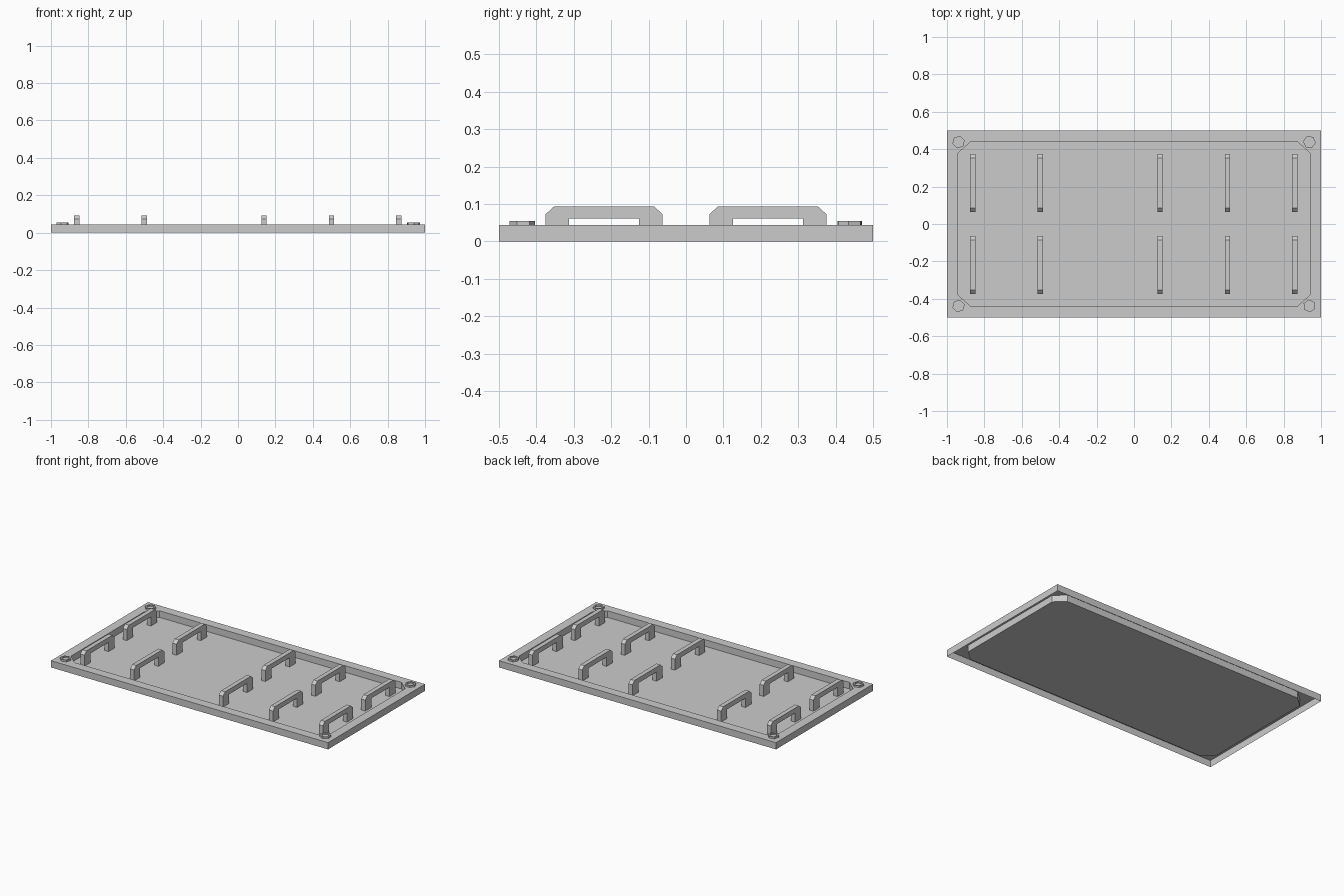
import bpy, bmesh, math

if "Cube" in bpy.data.objects:
    bpy.data.objects.remove(bpy.data.objects["Cube"])

TOP = 0.044      # height of the rim
FLOOR = 0.001    # height of the sunken pan


def make_object(name, bm):
    mesh = bpy.data.meshes.new(name)
    bm.to_mesh(mesh)
    bm.free()
    obj = bpy.data.objects.new(name, mesh)
    bpy.context.collection.objects.link(obj)
    return obj


# Panel: thin skirt open underneath, flat rim, chamfered sunken pan
def make_panel():
    bm = bmesh.new()
    ring = lambda pts, z: [bm.verts.new((x, y, z)) for x, y in pts]
    rect = [(1, 0.5), (-1, 0.5), (-1, -0.5), (1, -0.5)]
    octagon = [(0.94, 0.38), (0.873, 0.44), (-0.873, 0.44), (-0.94, 0.38),
               (-0.94, -0.38), (-0.873, -0.44), (0.873, -0.44), (0.94, -0.38)]
    skirt, rim = ring(rect, 0), ring(rect, TOP)
    lip, pan = ring(octagon, TOP), ring(octagon, FLOOR)
    for i in range(4):
        j = (i + 1) % 4
        bm.faces.new((skirt[j], skirt[i], rim[i], rim[j])).normal_update()
        bm.faces.new((rim[i], lip[2 * i + 1], lip[2 * i]))
        bm.faces.new((rim[i], rim[j], lip[(2 * i + 2) % 8], lip[2 * i + 1]))
    for i in range(8):
        j = (i + 1) % 8
        bm.faces.new((lip[i], lip[j], pan[j], pan[i]))
    bm.faces.new(pan)
    bmesh.ops.recalc_face_normals(bm, faces=bm.faces)
    bm.faces.ensure_lookup_table()
    if bm.faces[-1].normal.z < 0:
        bmesh.ops.reverse_faces(bm, faces=bm.faces)
    make_object("panel", bm)


# Handle: bracket profile in the yz plane, extruded along x
def make_handle(x, y, width=0.029):
    profile = [(-0.156, FLOOR), (-0.156, 0.073), (-0.134, 0.093), (0.134, 0.093),
               (0.156, 0.073), (0.156, FLOOR), (0.094, FLOOR), (0.094, 0.061),
               (-0.094, 0.061), (-0.094, FLOOR)]
    bm = bmesh.new()
    face = bm.faces.new([bm.verts.new((x - width / 2, y + py, pz)) for py, pz in profile])
    out = bmesh.ops.extrude_face_region(bm, geom=[face])["geom"]
    moved = [v for v in out if isinstance(v, bmesh.types.BMVert)]
    bmesh.ops.translate(bm, verts=moved, vec=(width, 0, 0))
    bmesh.ops.recalc_face_normals(bm, faces=bm.faces)
    make_object("handle", bm)


# Corner bolt: hexagonal head with a hexagonal socket
def make_bolt(x, y, turn):
    bm = bmesh.new()
    rings = []
    for r, z in ((0.034, TOP), (0.034, 0.055), (0.024, 0.055), (0.024, 0.047)):
        angles = [turn + k * math.pi / 3 for k in range(6)]
        rings.append([bm.verts.new((x + r * math.cos(a), y + r * math.sin(a), z))
                      for a in angles])
    for a, b in zip(rings, rings[1:]):
        for k in range(6):
            n = (k + 1) % 6
            bm.faces.new((a[k], a[n], b[n], b[k]))
    bm.faces.new(rings[-1])
    make_object("bolt", bm)


make_panel()
for hx in (-0.861, -0.502, 0.139, 0.5, 0.86):
    for hy in (-0.219, 0.219):
        make_handle(hx, hy)
for i, (sx, sy) in enumerate(((-1, -1), (1, -1), (1, 1), (-1, 1))):
    make_bolt(sx * 0.938, sy * 0.438, math.radians(15 + 20 * i))
